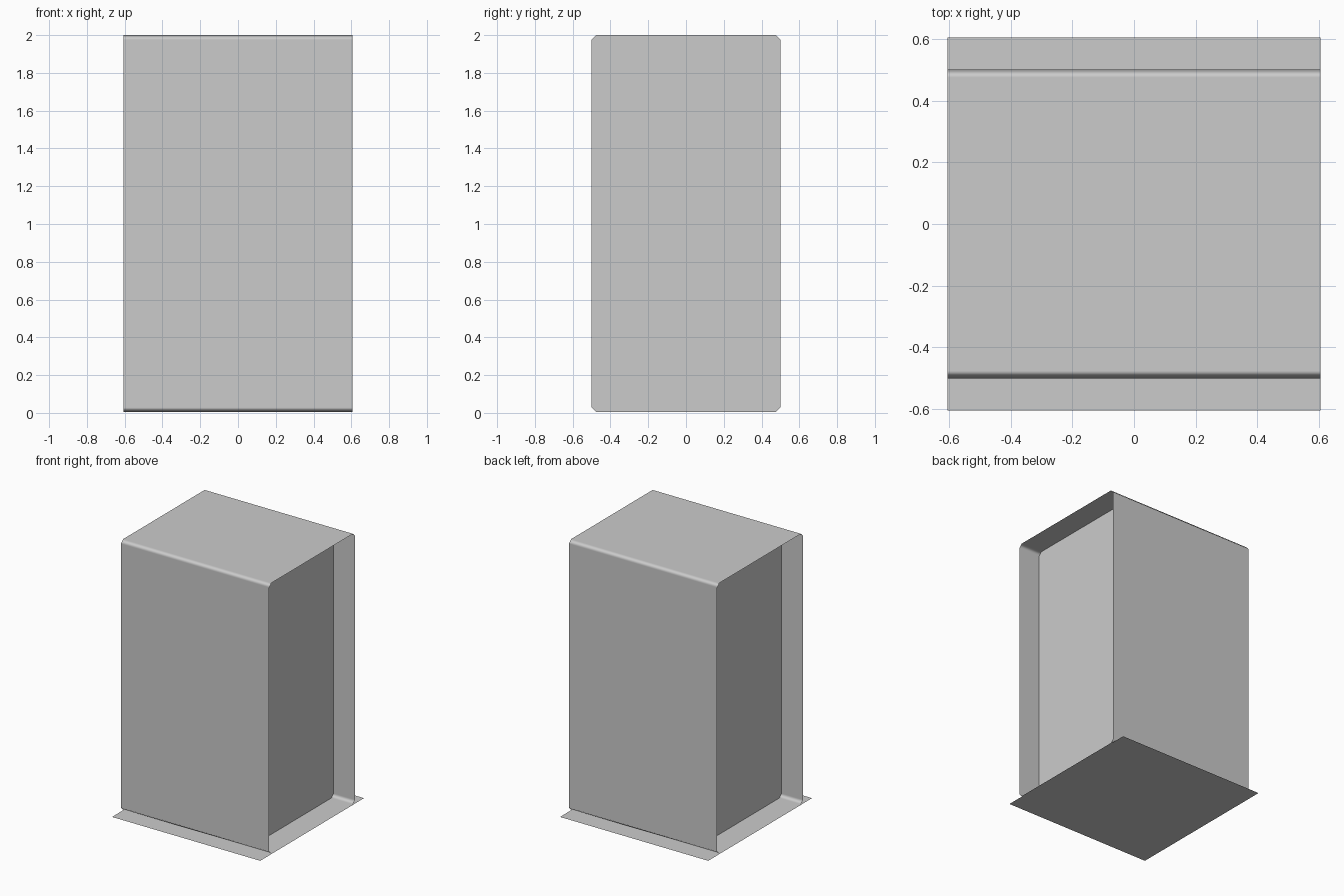
import bpy, bmesh

if "Cube" in bpy.data.objects:
    bpy.data.objects.remove(bpy.data.objects["Cube"])

HALF_X = 0.605     # half width of shell and base
INSET_X = 0.43     # recessed side panels
Z0, Z1, HY, C = 0.004, 2.0, 0.5, 0.025

# Chamfered cross-section in y, z
PROFILE = [(-HY + C, Z0), (HY - C, Z0), (HY, Z0 + C), (HY, Z1 - C),
           (HY - C, Z1), (-HY + C, Z1), (-HY, Z1 - C), (-HY, Z0 + C)]


def finish(name, bm, smooth=False):
    bmesh.ops.recalc_face_normals(bm, faces=bm.faces) if smooth else None
    mesh = bpy.data.meshes.new(name)
    bm.to_mesh(mesh)
    bm.free()
    for p in mesh.polygons:
        p.use_smooth = smooth
    obj = bpy.data.objects.new(name, mesh)
    bpy.context.collection.objects.link(obj)
    return obj


# Open-ended outer shell, smooth across the chamfers
bm = bmesh.new()
left = [bm.verts.new((-HALF_X, y, z)) for y, z in PROFILE]
right = [bm.verts.new((HALF_X, y, z)) for y, z in PROFILE]
n = len(PROFILE)
for i in range(n):
    j = (i + 1) % n
    bm.faces.new((left[j], left[i], right[i], right[j]))
for f in bm.faces:
    f.normal_update()
    c = f.calc_center_median()
    if f.normal.y * c.y + f.normal.z * (c.z - 1) < 0:
        f.normal_flip()
mesh_shell = bpy.data.meshes.new("outer_shell")
bm.to_mesh(mesh_shell)
bm.free()
for p in mesh_shell.polygons:
    p.use_smooth = True
shell = bpy.data.objects.new("outer_shell", mesh_shell)
bpy.context.collection.objects.link(shell)
weighted = shell.modifiers.new("flat_large_faces", 'WEIGHTED_NORMAL')
weighted.weight = 100

# Recessed side panels filling the cross-section
for side, name in ((1, "right_panel"), (-1, "left_panel")):
    bm = bmesh.new()
    vs = [bm.verts.new((side * INSET_X, y, z)) for y, z in PROFILE]
    bm.faces.new(vs if side > 0 else vs[::-1])
    finish(name, bm)

# Thin flat base sheet
bm = bmesh.new()
bmesh.ops.create_grid(bm, x_segments=1, y_segments=1, size=HALF_X)
finish("base_sheet", bm)
